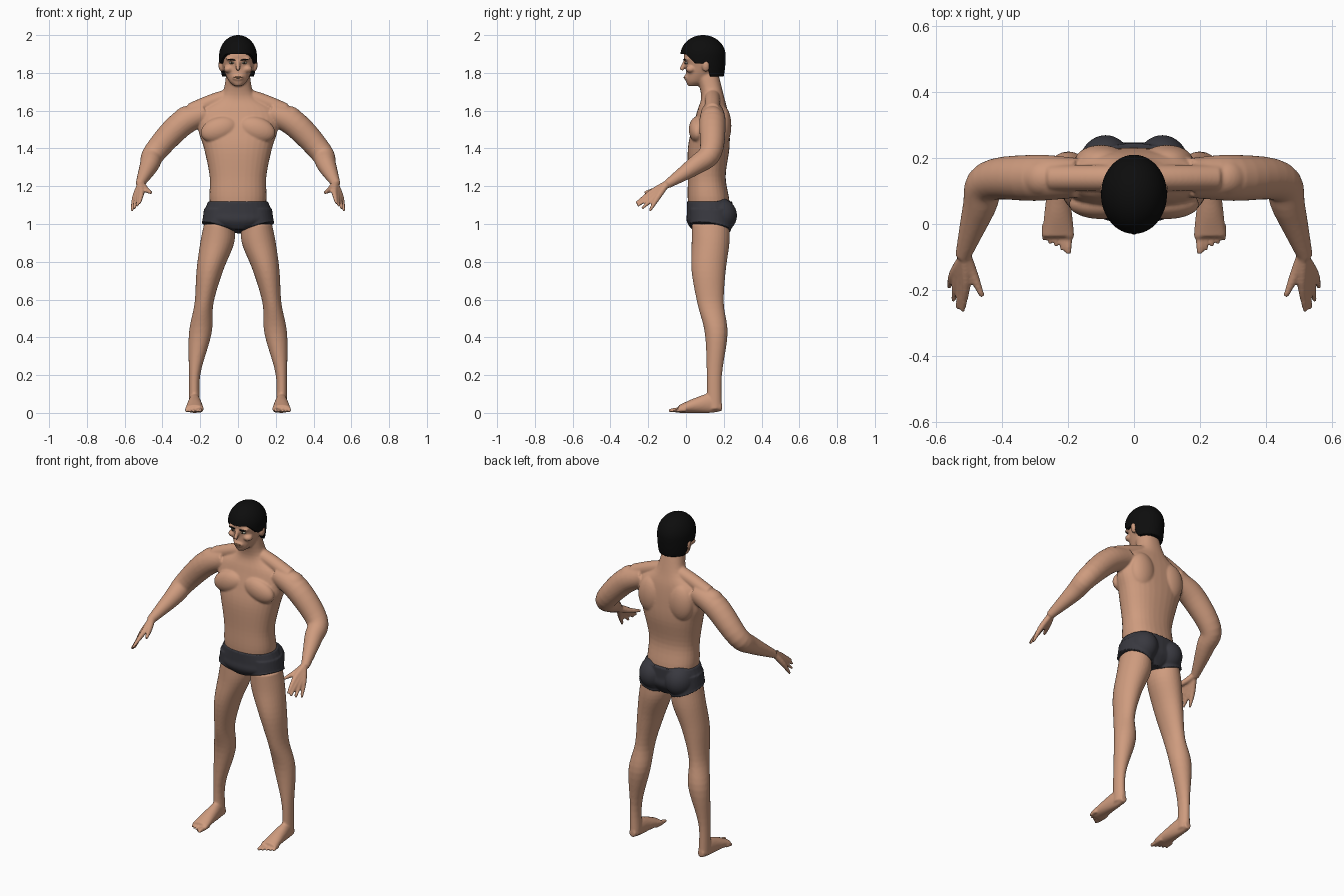
import bpy
import bmesh
import math
from mathutils import Vector, Matrix

default_cube = bpy.data.objects.get("Cube")
if default_cube:
    bpy.data.objects.remove(default_cube, do_unlink=True)

RIGHTWARD, BACKWARD, UPWARD = Matrix.Identity(3)
LEVEL = (RIGHTWARD, BACKWARD)
UPRIGHT = (RIGHTWARD, UPWARD)
SIDES = {"left": 1, "right": -1}


def make_material(name, red, green, blue):
    material = bpy.data.materials.new(name)
    material.use_nodes = True
    colour = (red, green, blue, 1)
    material.diffuse_color = colour
    shader = material.node_tree.nodes["Principled BSDF"]
    shader.inputs["Base Color"].default_value = colour
    shader.inputs["Roughness"].default_value = 0.7
    return material


skin = make_material("skin", 0.62, 0.33, 0.21)
cloth = make_material("charcoal cloth", 0.04, 0.04, 0.05)
black = make_material("black hair", 0.004, 0.004, 0.004)
white = make_material("eye white", 0.5, 0.5, 0.4)
brown = make_material("dark iris", 0.03, 0.02, 0.01)
lip = make_material("lip", 0.4, 0.2, 0.1)


def smooth_path(points, steps=5):
    """Catmull-Rom interpolation of rows of numbers."""
    rows = [Vector(point) for point in points]
    before_first = rows[0] * 2 - rows[1]
    after_last = rows[-1] * 2 - rows[-2]
    rows = [before_first] + rows + [after_last]
    result = []
    for before, start, end, after in zip(rows, rows[1:], rows[2:], rows[3:]):
        for step in range(steps):
            t = step / steps
            blend = t * t * (3 - t - t)
            leaving = (end - before) / 2
            arriving = (after - start) / 2
            point = start.lerp(end, blend)
            point += leaving * (t * (1 - t) ** 2) - arriving * (t * t * (1 - t))
            result.append(point)
    return result + [rows[-2]]


def rounded(value, power):
    return math.copysign(abs(value) ** (2 / power), value)


def loft(bm, points, side=1, axes=None, power=2, count=32):
    """Skin rings of (x, y, z, width, depth) along a smooth path."""
    rows = smooth_path([p if len(p) == 5 else (*p, p[-1]) for p in points])
    centres = [Vector(row[:3]) for row in rows]
    rings = []
    for index, (row, centre) in enumerate(zip(rows, centres)):
        if axes:
            across, along = axes
        else:
            ahead = centres[min(index + 1, len(rows) - 1)]
            tangent = ahead - centres[max(index - 1, 0)]
            across = tangent.cross(RIGHTWARD).normalized()
            along = tangent.cross(across).normalized()
        ring = []
        for corner in range(count):
            angle = math.tau * corner / count
            point = centre + across * row[3] * rounded(math.cos(angle), power)
            point += along * row[4] * rounded(math.sin(angle), power)
            ring.append(bm.verts.new((point.x * side, point.y, point.z)))
        rings.append(ring)
    for low, high in zip(rings, rings[1:]):
        for corner in range(count):
            previous = corner - 1
            bm.faces.new((low[previous], low[corner], high[corner], high[previous]))
    bm.faces.new(rings[0])
    bm.faces.new(rings[-1])


def ball(bm, centre, radii, side=1, tilt=0):
    """Ellipsoid, optionally rolled about the front axis."""
    x, y, z = centre
    place = Matrix.Translation((x * side, y, z))
    place = place @ Matrix.Rotation(tilt * side, 4, "Y") @ Matrix.Diagonal((*radii, 1))
    bmesh.ops.create_uvsphere(bm, u_segments=32, v_segments=20, radius=1, matrix=place)


def finish(bm, name, material, voxel=None):
    """Turn the parts into an object, blending them if a voxel size is given."""
    bmesh.ops.recalc_face_normals(bm, faces=bm.faces)
    for face in bm.faces:
        face.smooth = True
    mesh = bpy.data.meshes.new(name)
    bm.to_mesh(mesh)
    bm.free()
    mesh.materials.append(material)
    obj = bpy.data.objects.new(name, mesh)
    bpy.context.collection.objects.link(obj)
    if voxel:
        remesh = obj.modifiers.new("blend parts", "REMESH")
        remesh.mode = "VOXEL"
        remesh.voxel_size = voxel
        remesh.use_smooth_shade = True
        soften = obj.modifiers.new("soften", "SMOOTH")
        soften.factor = 0.5
        soften.iterations = 3


# Torso and neck
body = bmesh.new()
torso = [(0, 0.13, 1, 0.12, 0.1), (0, 0.12, 1.12, 0.15, 0.11), (0, 0.11, 1.25, 0.15, 0.1),
         (0, 0.12, 1.4, 0.18, 0.11), (0, 0.13, 1.5, 0.21, 0.1), (0, 0.14, 1.6, 0.2, 0.08),
         (0, 0.14, 1.68, 0.09, 0.06), (0, 0.11, 1.8, 0.06, 0.06)]
loft(body, torso, axes=LEVEL, power=2.3)

# Head and nose
head = [(0, 0.04, 1.73, 0.02, 0.03), (0, 0.06, 1.76, 0.05, 0.06),
        (0, 0.09, 1.83, 0.08, 0.09), (0, 0.09, 1.9, 0.09, 0.1), (0, 0.09, 1.97, 0.05, 0.06)]
loft(body, head, axes=LEVEL, power=2.2)
loft(body, [(0, 0, 1.87, 0.01), (0, -0.025, 1.815, 0.012)])
ball(body, (0, 0, 1.775), (0.03, 0.01, 0.015))

leg = [(0.1, 0.13, 1, 0.08, 0.1), (0.11, 0.13, 0.9, 0.09, 0.1), (0.15, 0.12, 0.75, 0.07, 0.09),
       (0.18, 0.13, 0.58, 0.05, 0.07), (0.2, 0.16, 0.42, 0.06, 0.06),
       (0.23, 0.15, 0.2, 0.03, 0.04), (0.23, 0.15, 0.02, 0.03, 0.04)]
foot = [(0.23, 0.19, 0.03, 0.02, 0.02), (0.23, 0.13, 0.05, 0.03, 0.05),
        (0.23, 0.05, 0.04, 0.04, 0.04), (0.23, -0.04, 0.02, 0.05, 0.02)]
arm = [(0.17, 0.14, 1.59, 0.06), (0.3, 0.14, 1.53, 0.07), (0.44, 0.13, 1.38, 0.06),
       (0.47, 0.05, 1.31, 0.05), (0.52, -0.1, 1.21, 0.023)]
shoulder_slope = [(0, 0.14, 1.69, 0.04), (0.13, 0.14, 1.65, 0.04), (0.25, 0.14, 1.6, 0.04)]
thumb = [(0.51, -0.1, 1.21, 0.018), (0.49, -0.15, 1.185, 0.016), (0.46, -0.22, 1.165, 0.008)]

for side in SIDES.values():
    # Chest, shoulder blades, neck slopes and shoulders
    ball(body, (0.1, 0.06, 1.5), (0.1, 0.045, 0.065), side, 0.3)
    ball(body, (0.1, 0.19, 1.52), (0.08, 0.05, 0.11), side)
    loft(body, shoulder_slope, side)
    ball(body, (0.28, 0.14, 1.56), (0.07, 0.06, 0.06), side, 0.7)

    # Legs, feet and toes
    loft(body, leg, side, LEVEL)
    loft(body, foot, side, UPRIGHT)
    for toe in range(5):
        x = 0.2 + 0.018 * toe
        tip = 0.01 * toe - 0.09
        thick = 0.009 if toe else 0.013
        loft(body, [(x, 0, 0.015, thick), (x, tip / 2, 0.015, thick),
                    (x, tip, thick, thick * 0.7)], side, UPRIGHT)

    # Arms, hands and fingers
    loft(body, arm, side)
    loft(body, thumb, side)
    for finger in range(4):
        wrist = Vector((0.515, -0.1, 1.215))
        knuckle = Vector((0.51, -0.18, 1.17)) + Vector((0.012, 0.01, -0.01)) * finger
        tip = Vector((0.52, -0.265, 1.11)) + Vector((0.014, 0, -0.014)) * finger
        tip.y += 0.008 * finger ** 2
        loft(body, [(*wrist, 0.017), (*knuckle, 0.015), (*tip, 0.007)], side)

    # Ears, brow ridges and cheeks
    ball(body, (0.09, 0.105, 1.835), (0.013, 0.02, 0.03), side, 0.15)
    ball(body, (0.035, 0.005, 1.872), (0.03, 0.015, 0.01), side, -0.1)
    ball(body, (0.05, 0.025, 1.82), (0.026, 0.026, 0.02), side)
for vert in body.verts:
    vert.co.z = max(vert.co.z, 0)
finish(body, "body", skin, voxel=0.006)

# Briefs, with the hem trimmed by a sloping rule
briefs = bmesh.new()
hips = [(0, 0.125, 1.12, 0.158, 0.12), (0, 0.125, 1.06, 0.18, 0.12),
        (0, 0.125, 1.01, 0.17, 0.12), (0, 0.125, 0.95, 0.05, 0.08)]
leg_opening = [(0.09, 0.13, 1.08, 0.09, 0.11), (0.11, 0.13, 0.9, 0.095, 0.11)]
loft(briefs, hips, axes=LEVEL, power=2.3)
for side in SIDES.values():
    ball(briefs, (0.086, 0.17, 1.045), (0.084, 0.1, 0.095), side)
    loft(briefs, leg_opening, side, LEVEL)
for vert in briefs.verts:
    hem = 0.97 + 0.3 * max(0, abs(vert.co.x) - 0.03) - 0.15 * (vert.co.y - 0.05)
    vert.co.z = max(vert.co.z, hem)
finish(briefs, "briefs", cloth, voxel=0.005)

# Hair cap: a high fringe, sideburns in front of the ears and a low nape
hair = bmesh.new()
bmesh.ops.create_uvsphere(hair, u_segments=64, v_segments=48, radius=1)
for vert in hair.verts:
    x, y, z = vert.co
    y = 0.09 + 0.12 * y
    z = 1.89 + z * (0.11 if z > 0 else 0.27)
    fringe = max(1.85, 1.9 - max(0, y))
    behind_ear = 1.85 - 4 * (y - 0.11)
    vert.co = (0.1 * x, y, max(z, 1.78, min(fringe, behind_ear)))
finish(hair, "hair", black)

# Eyes, eyebrows and mouth
face_parts = {
    "eye": (white, (0.034, 0.004, 1.853), (0.015, 0.011, 0.006), 0),
    "iris": (brown, (0.033, -0.003, 1.853), (0.006, 0.006, 0.006), 0),
    "eyebrow": (black, (0.035, -0.006, 1.87), (0.022, 0.009, 0.004), -0.1),
}
for label, side in SIDES.items():
    for part, (material, centre, radii, tilt) in face_parts.items():
        feature = bmesh.new()
        ball(feature, centre, radii, side, tilt)
        finish(feature, f"{label}_{part}", material)
mouth = bmesh.new()
ball(mouth, (0, -0.006, 1.776), (0.023, 0.007, 0.005))
finish(mouth, "mouth", lip)
